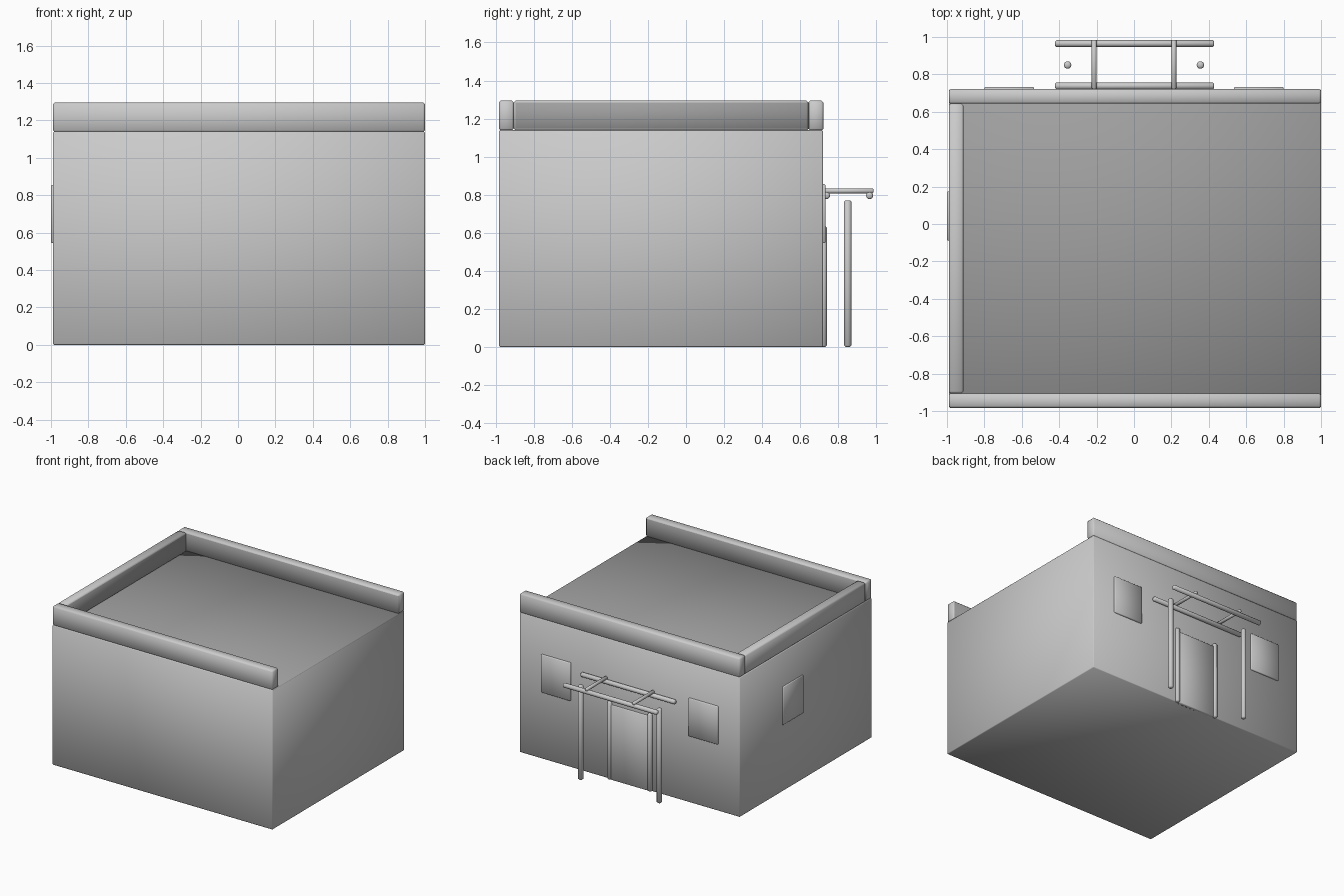
import bpy
from math import pi
from mathutils import Vector

if "Cube" in bpy.data.objects:
    bpy.data.objects.remove(bpy.data.objects["Cube"])

# Darker roof colour used inside the parapet
roof_mat = bpy.data.materials.new("roof_dark")
roof_mat.diffuse_color = (0.35, 0.35, 0.35, 1)
roof_mat.use_nodes = True
roof_mat.node_tree.nodes["Principled BSDF"].inputs["Base Color"].default_value = roof_mat.diffuse_color
wall_mat = bpy.data.materials.new("wall_grey")
wall_mat.diffuse_color = (0.8, 0.8, 0.8, 1)
wall_mat.use_nodes = True
wall_mat.node_tree.nodes["Principled BSDF"].inputs["Base Color"].default_value = wall_mat.diffuse_color


def finish(obj, name, bevel):
    """Single chamfer with fully smooth shading, giving soft gradients."""
    obj.name = name
    bpy.ops.object.transform_apply(location=False, rotation=True, scale=True)
    mod = obj.modifiers.new("soft_edges", 'BEVEL')
    mod.width = bevel
    mod.segments = 1
    mod.limit_method = 'ANGLE'
    mod.angle_limit = pi / 4
    bpy.ops.object.shade_smooth()
    return obj


def box(name, lo, hi, bevel, dark=None):
    """Bevelled box between two corners; the face pointing along dark is roof coloured."""
    centre = [(a + b) / 2 for a, b in zip(lo, hi)]
    bpy.ops.mesh.primitive_cube_add(size=1, location=centre)
    obj = bpy.context.object
    obj.scale = [b - a for a, b in zip(lo, hi)]
    finish(obj, name, bevel)
    if dark:
        obj.data.materials.append(wall_mat)
        obj.data.materials.append(roof_mat)
        for face in obj.data.polygons:
            face.material_index = int(face.normal.dot(Vector(dark)) > 0.9)
    return obj


def pole(name, centre, radius, length, axis='Z'):
    """Round pole with chamfered ends along one axis."""
    rot = {'X': (0, pi / 2, 0), 'Y': (pi / 2, 0, 0), 'Z': (0, 0, 0)}[axis]
    bpy.ops.mesh.primitive_cylinder_add(vertices=20, radius=radius, depth=length,
                                        location=centre, rotation=rot)
    return finish(bpy.context.object, name, radius * 0.4)


# Main block of the house with flat roof
box("house_body", (-0.99, -0.983, 0), (1.0, 0.72, 1.14), 0.006, (0, 0, 1))

# Roof parapet on three sides (the right side is open)
box("front_parapet", (-0.99, -0.983, 1.137), (1.0, -0.905, 1.295), 0.01, (0, 1, 0))
box("back_parapet", (-0.99, 0.643, 1.137), (1.0, 0.722, 1.295), 0.01, (0, -1, 0))
box("left_parapet", (-0.99, -0.905, 1.137), (-0.912, 0.643, 1.295), 0.01, (1, 0, 0))

# Door panel
box("door", (-0.165, 0.70, 0.0), (0.17, 0.73, 0.61), 0.004)

# Paired parts: windows, door jambs, porch posts and cross bars
for side, s in (("left", -1), ("right", 1)):
    x = s * 0.666
    box(f"{side}_window", (x - 0.132, 0.70, 0.545), (x + 0.132, 0.733, 0.855), 0.004)
    pole(f"{side}_door_jamb", (s * 0.182, 0.722, 0.317), 0.019, 0.634)
    pole(f"{side}_porch_post", (s * 0.355, 0.85, 0.385), 0.02, 0.77)
    pole(f"{side}_porch_cross_bar", (s * 0.213, 0.853, 0.82), 0.0135, 0.264, 'Y')

# Window on the left wall
box("side_window", (-1.0, -0.088, 0.545), (-0.97, 0.173, 0.855), 0.004)

# Long porch beams
for name, y in (("inner", 0.738), ("outer", 0.965)):
    pole(f"{name}_porch_beam", (0.003, y, 0.795), 0.0185, 0.85, 'X')
